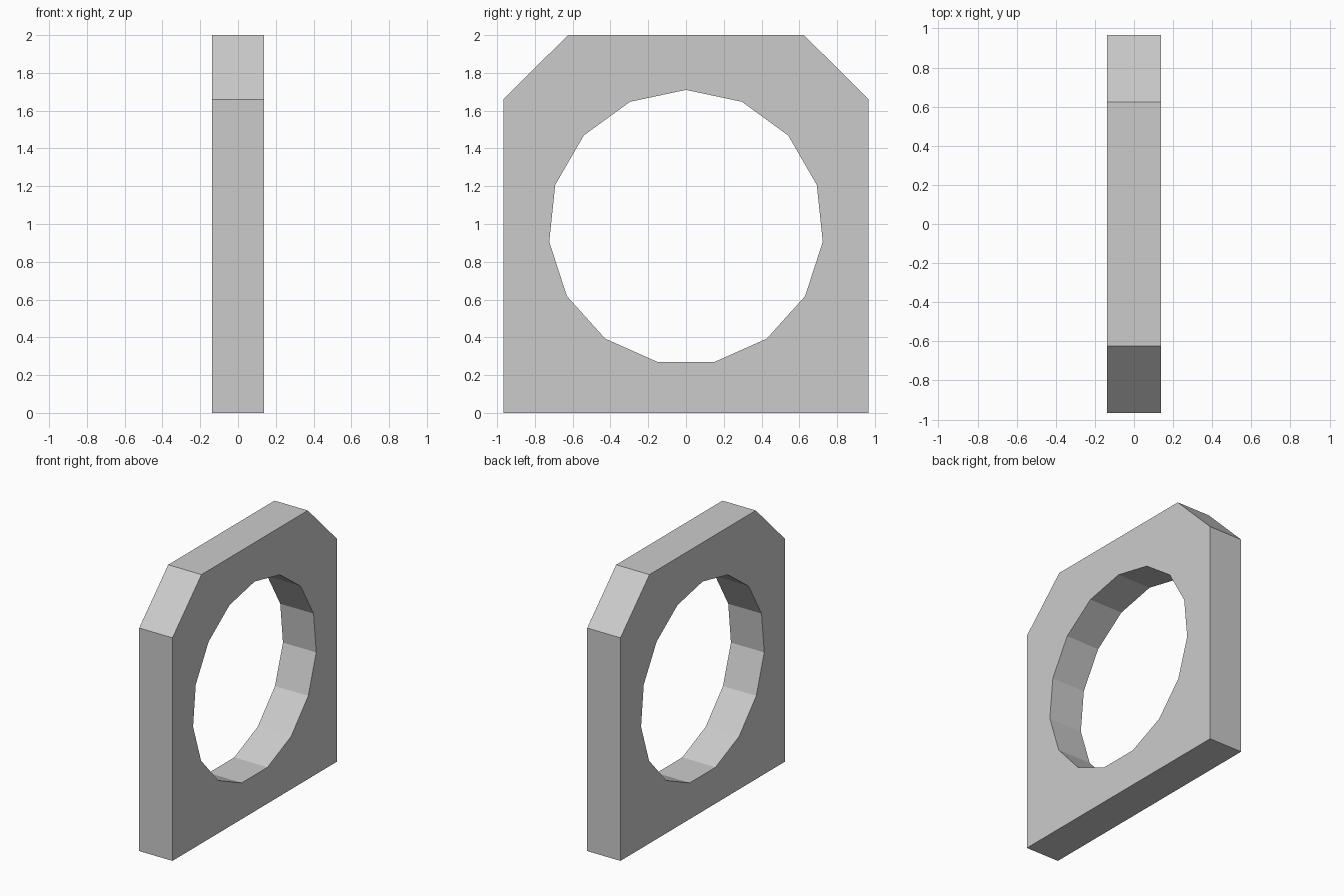
import bpy, bmesh
from math import sin, cos, tau

if "Cube" in bpy.data.objects:
    bpy.data.objects.remove(bpy.data.objects["Cube"])

THICKNESS = 0.274
HOLE_SIDES, HOLE_RADIUS, HOLE_Z = 15, 0.728, 0.982

# Plate outline in (y, z): square foot, chamfered top corners, mirrored across y
half = [(0.966, 0), (0.966, 1.66), (0.625, 2)]
outline = half + [(-y, z) for y, z in reversed(half)]

# Fifteen-sided opening with one corner pointing up
hole = [(HOLE_RADIUS * sin(tau * i / HOLE_SIDES),
         HOLE_Z + HOLE_RADIUS * cos(tau * i / HOLE_SIDES))
        for i in range(HOLE_SIDES)]


def add_loop(bm, points):
    verts = [bm.verts.new((0, y, z)) for y, z in points]
    return [bm.edges.new((v, verts[i - 1])) for i, v in enumerate(verts)]


# Flat sheet between the outline and the opening
bm = bmesh.new()
edges = add_loop(bm, outline) + add_loop(bm, hole)
bmesh.ops.triangle_fill(bm, edges=edges, use_beauty=True, normal=(1, 0, 0))
bmesh.ops.recalc_face_normals(bm, faces=bm.faces)
mesh = bpy.data.meshes.new("ring_plate")
bm.to_mesh(mesh)
bm.free()

plate = bpy.data.objects.new("ring_plate", mesh)
bpy.context.collection.objects.link(plate)

# Thicken evenly to both sides
solid = plate.modifiers.new("thickness", 'SOLIDIFY')
solid.thickness = THICKNESS
solid.offset = 0
